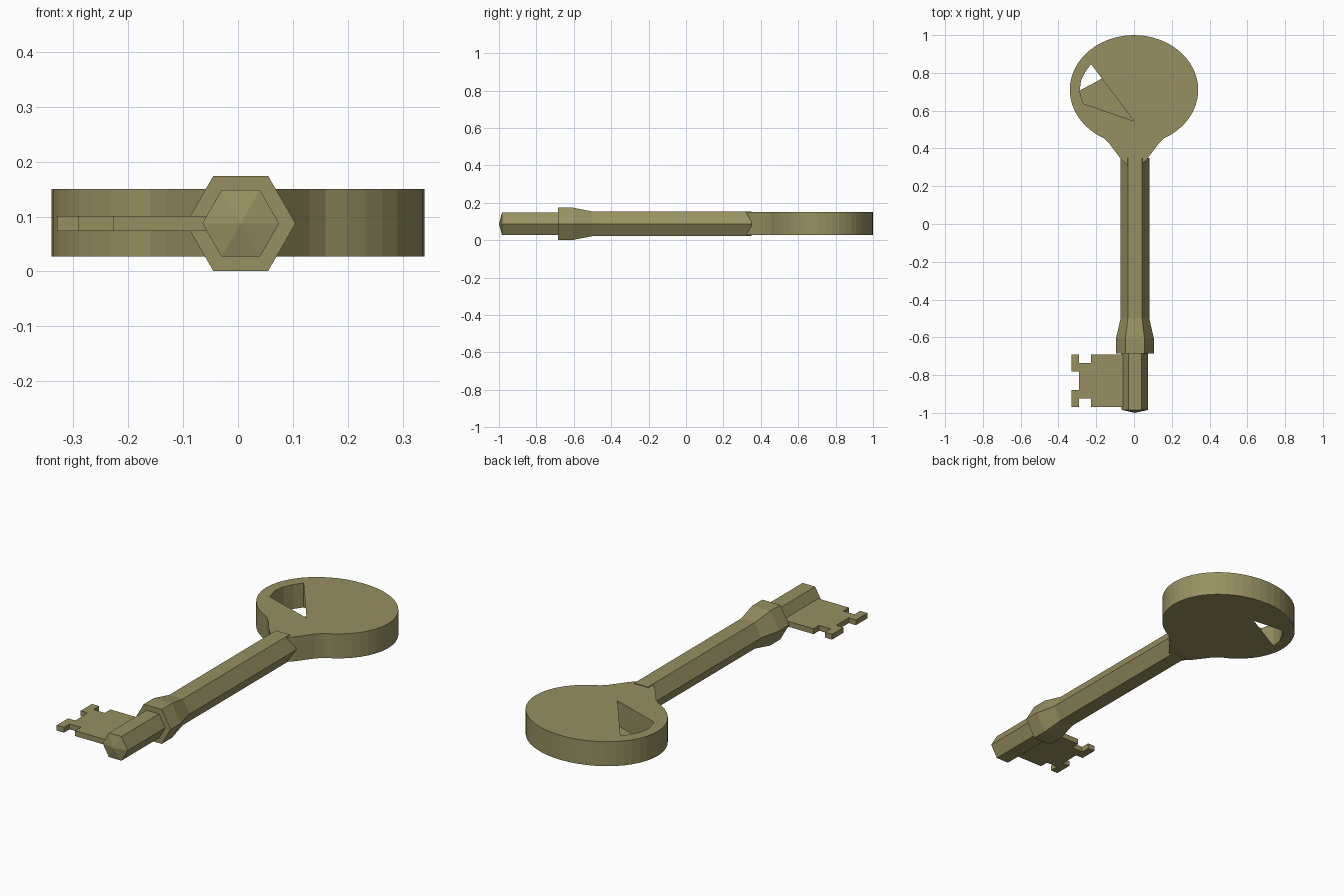
import bpy
import bmesh
from math import cos, sin, radians
from mathutils import Vector

if "Cube" in bpy.data.objects:
    bpy.data.objects.remove(bpy.data.objects["Cube"])

brass = bpy.data.materials.new("aged brass")
brass.use_nodes = True
color = (0.31, 0.28, 0.12, 1)
brass.diffuse_color = color
brass.node_tree.nodes["Principled BSDF"].inputs["Base Color"].default_value = color

AXIS_X, AXIS_Z = 0.005, 0.0875


def finish(bm, name):
    mesh = bpy.data.meshes.new(name)
    bm.to_mesh(mesh)
    bm.free()
    mesh.materials.append(brass)
    obj = bpy.data.objects.new(name, mesh)
    bpy.context.collection.objects.link(obj)
    return obj


def hex_rod(name, sections, tip=None):
    """Six-sided rod along y from (y, radius) sections, with an optional point in front."""
    bm = bmesh.new()
    rings = [[bm.verts.new((AXIS_X + r * cos(radians(60 * i)), y,
                            AXIS_Z + r * sin(radians(60 * i)))) for i in range(6)]
             for y, r in sections]
    for a, b in zip(rings, rings[1:]):
        for i in range(6):
            j = (i + 1) % 6
            bm.faces.new((a[i], a[j], b[j], b[i]))
    bm.faces.new(rings[-1])
    if tip is None:
        bm.faces.new(rings[0])
    else:
        apex = bm.verts.new((AXIS_X, tip, AXIS_Z))
        for i in range(6):
            bm.faces.new((rings[0][i], rings[0][(i + 1) % 6], apex))
    bmesh.ops.recalc_face_normals(bm, faces=bm.faces)
    return finish(bm, name)


def add_loop(bm, points, z):
    verts = [bm.verts.new((x, y, z)) for x, y in points]
    return [bm.edges.new((v, verts[i - 1])) for i, v in enumerate(verts)]


def cap(bm, loops, z, direction):
    edges = [e for loop in loops for e in add_loop(bm, loop, z)]
    bmesh.ops.triangle_fill(bm, edges=edges, use_beauty=True,
                            normal=Vector((0, 0, direction)))
    for f in bm.faces:
        f.normal_update()
        if abs(f.normal.z) > 0.9 and abs(f.calc_center_median().z - z) < 1e-4:
            if f.normal.z * direction < 0:
                f.normal_flip()


def wall(bm, points, low, high):
    bottom = [bm.verts.new((x, y, low)) for x, y in points]
    top = [bm.verts.new((x, y, high)) for x, y in points]
    for i in range(len(points)):
        bm.faces.new((bottom[i - 1], bottom[i], top[i], top[i - 1]))


# Shaft, collar and pointed end
hex_rod("shaft", [(-0.52, 0.076), (0.35, 0.076)])
hex_rod("collar", [(-0.685, 0.1), (-0.605, 0.1), (-0.5, 0.076)])
hex_rod("shaft_end", [(-0.984, 0.07), (-0.66, 0.07)], tip=-1.0)

# Bow: rounded plate with a flared neck and a slanted opening
LOW, HIGH, BOW_Y = 0.027, 0.15, 0.71
neck = [(0.035, 0.31), (0.07, 0.345), (0.1, 0.385), (0.13, 0.425)]
STEPS = 40
arc = [(0.34 * cos(a), BOW_Y + 0.29 * sin(a))
       for a in (radians(-62 + 304 * i / STEPS) for i in range(STEPS + 1))]
outline = neck + arc + [(-x, y) for x, y in reversed(neck)]
opening = [(-0.06, 0.83), (-0.228, 0.847), (-0.258, 0.805), (-0.28, 0.76),
           (-0.288, 0.706), (-0.27, 0.638), (0, 0.545)]
inner = opening + [(-x, y) for x, y in reversed(opening[:-1])]
bow = bmesh.new()
cap(bow, [outline, opening[1:]], HIGH, 1)
cap(bow, [outline, opening[:5]], LOW, -1)
wall(bow, outline, LOW, HIGH)
wall(bow, list(reversed(inner)) if inner[1][0] > 0 else inner, LOW, HIGH)
bmesh.ops.remove_doubles(bow, verts=bow.verts, dist=0.0005)
# Outer wall faces away from the bow, inner wall faces into the opening
for f in bow.faces:
    f.normal_update()
    if abs(f.normal.z) < 0.5:
        c = f.calc_center_median()
        is_outer = all(min((v.co.xy - Vector(p)).length for p in outline) < 0.002
                       for v in f.verts)
        outward = f.normal.dot(Vector((c.x, c.y - 0.69, 0))) > 0
        if outward != is_outer:
            f.normal_flip()
finish(bow, "bow")

# Bit: toothed plate, one half of the profile mirrored along y
MID = -0.83
half = [(0, 0.14), (-0.227, 0.14), (-0.227, 0.095), (-0.29, 0.095),
        (-0.29, 0.14), (-0.33, 0.14), (-0.33, 0.05), (-0.29, 0.05)]
profile = [(x, MID + d) for x, d in half] + [(x, MID - d) for x, d in reversed(half)]
bit = bmesh.new()
face = bit.faces.new([bit.verts.new((x, y, 0.074)) for x, y in profile])
extruded = bmesh.ops.extrude_face_region(bit, geom=[face], use_keep_orig=True)
top = [g for g in extruded["geom"] if isinstance(g, bmesh.types.BMVert)]
bmesh.ops.translate(bit, verts=top, vec=(0, 0, 0.027))
bmesh.ops.recalc_face_normals(bit, faces=bit.faces)
finish(bit, "bit")
